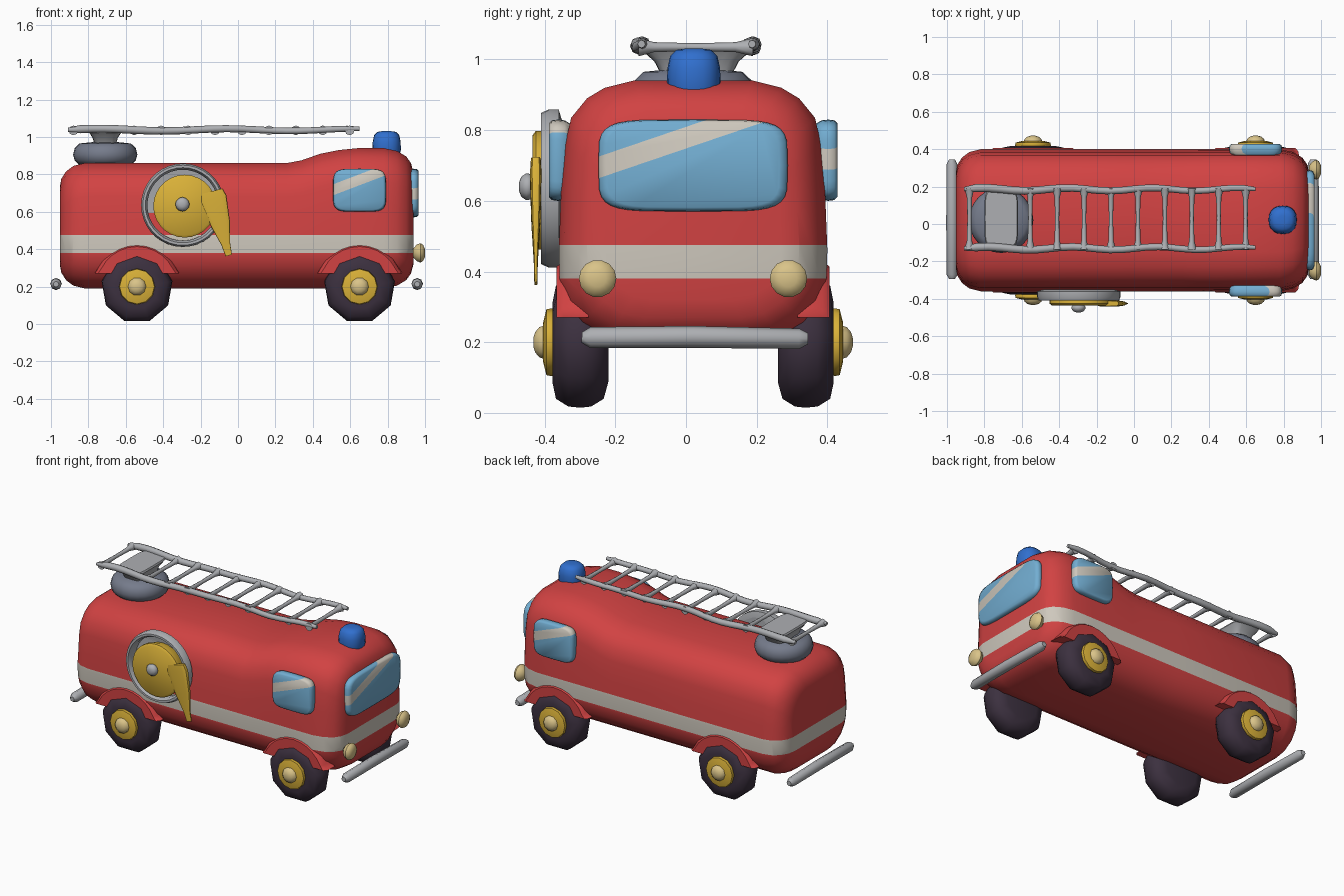
import bpy, bmesh, math
from mathutils import Vector

if "Cube" in bpy.data.objects:
    bpy.data.objects.remove(bpy.data.objects["Cube"], do_unlink=True)

X, Y, Z = Vector((1, 0, 0)), Vector((0, 1, 0)), Vector((0, 0, 1))
MID = 0.02  # y of the vehicle's centre line


def material(name, r, g, b):
    m = bpy.data.materials.new(name)
    m.use_nodes = True
    m.diffuse_color = (r, g, b, 1)
    node = m.node_tree.nodes["Principled BSDF"]
    node.inputs["Base Color"].default_value = (r, g, b, 1)
    node.inputs["Roughness"].default_value = 0.7
    return m


RED = material("red paint", 0.64, 0.055, 0.055)
WHITE = material("off white", 0.62, 0.58, 0.51)
METAL = material("light metal", 0.42, 0.43, 0.45)
STEEL = material("dark steel", 0.18, 0.2, 0.26)
YELLOW = material("yellow", 0.7, 0.44, 0.04)
CREAM = material("cream lamp", 0.7, 0.55, 0.25)
GLASS = material("sky blue glass", 0.17, 0.42, 0.64)
BLUE = material("beacon blue", 0.03, 0.16, 0.62)
TYRE = material("dark rubber", 0.045, 0.03, 0.05)


def loft(name, rings, mat, angle=50):
    """Skin a row of equal-length rings and cap both ends."""
    bm = bmesh.new()
    rows = [[bm.verts.new(p) for p in ring] for ring in rings]
    n = len(rows[0])
    for a, b in zip(rows, rows[1:]):
        for i in range(n):
            j = (i + 1) % n
            bm.faces.new((a[i], a[j], b[j], b[i]))
    bm.faces.new(rows[0])
    bm.faces.new(rows[-1])
    bmesh.ops.recalc_face_normals(bm, faces=bm.faces)
    me = bpy.data.meshes.new(name)
    bm.to_mesh(me)
    bm.free()
    ob = bpy.data.objects.new(name, me)
    bpy.context.collection.objects.link(ob)
    me.materials.append(mat)
    smooth(ob, angle)
    return ob


def smooth(ob, angle):
    bpy.ops.object.select_all(action='DESELECT')
    ob.select_set(True)
    bpy.context.view_layer.objects.active = ob
    bpy.ops.object.shade_smooth_by_angle(angle=math.radians(angle))


def shell(name, centre, u, v, w, a, b, profile, mat, n=20, power=2, phase=0.0, angle=50):
    """Superellipse in the u-v plane, swept along w through (scale, offset) steps."""
    def bend(c):
        return math.copysign(abs(c) ** (2 / power), c)
    rings = []
    for s, off in profile:
        rings.append([])
        for i in range(n):
            t = math.tau * i / n + phase
            rings[-1].append(Vector(centre) + u * a * s * bend(math.cos(t))
                             + v * b * s * bend(math.sin(t)) + w * off)
    return loft(name, rings, mat, angle)


def tube(name, path, mat, n=8):
    """Round bar through (x, y, z, radius) points."""
    pts = [Vector(p[:3]) for p in path]
    q = (pts[-1] - pts[0]).to_track_quat('Z', 'Y')
    rings = [[p + q @ Vector((math.cos(math.tau * i / n), math.sin(math.tau * i / n), 0)) * r[3]
              for i in range(n)] for p, r in zip(pts, path)]
    return loft(name, rings, mat, 60)


def band(ob, centre, normal, lo, hi, mat, angle=50):
    """Cut a band between two parallel planes and colour it."""
    centre, normal = Vector(centre), normal.normalized()
    ob.data.materials.append(mat)
    bm = bmesh.new()
    bm.from_mesh(ob.data)
    for d in (lo, hi):
        bmesh.ops.bisect_plane(bm, geom=bm.verts[:] + bm.edges[:] + bm.faces[:],
                               plane_co=centre + normal * d, plane_no=normal, dist=1e-5)
    for f in bm.faces:
        f.material_index = int(lo < (f.calc_center_median() - centre).dot(normal) < hi)
    bm.to_mesh(ob.data)
    bm.free()
    smooth(ob, angle)


# Body: half section as (half width, distance below roof or above floor)
upper = [(0.0, 0.0), (0.17, 0.0), (0.25, 0.02), (0.3, 0.05), (0.345, 0.105), (0.362, 0.18), (0.373, 0.3)]
lower = [(0.38, 0.27), (0.377, 0.18), (0.36, 0.12), (0.32, 0.06), (0.25, 0.015), (0.17, 0.0), (0.0, 0.0)]
stations = [(-0.953, 0.13, 0.86), (-0.945, 0.085, 0.86), (-0.92, 0.045, 0.86), (-0.88, 0.015, 0.86),
            (-0.82, 0, 0.86), (0, 0, 0.86), (0.26, 0, 0.86), (0.34, 0, 0.875), (0.44, 0, 0.91),
            (0.54, 0, 0.93), (0.64, 0, 0.94), (0.78, 0, 0.94), (0.85, 0.015, 0.94), (0.9, 0.045, 0.94),
            (0.925, 0.08, 0.94), (0.938, 0.13, 0.94)]
body_rings = []
for x, d, roof in stations:
    half = [(w, roof - d - z * (1 - d)) for w, z in upper] + [(w, 0.19 + d + z * (1 - 3 * d)) for w, z in lower]
    half = [(w * (1 - d / 0.38), z) for w, z in half]
    ring = half + [(-w, z) for w, z in half[-2:0:-1]]
    body_rings.append([Vector((x, MID + y, z)) for y, z in ring])
body = loft("body", body_rings, RED)
band(body, (0, 0, 0), Z, 0.38, 0.475, WHITE)

# Windscreen with a pale diagonal reflection
pane = [(0.9, -0.06), (0.98, -0.045), (1, -0.025), (0.98, -0.008), (0.91, 0)]
screen = shell("windscreen", (0.965, MID, 0.7), Y, Z, X, 0.268, 0.13, pane, GLASS, n=32, power=5)
band(screen, (0.965, MID, 0.7), Z - 0.34 * Y, 0.052, 0.11, WHITE)

for side, label in ((-1, "right"), (1, "left")):
    out = Y * side

    def at(x, reach, z):
        return (x, MID + side * reach, z)

    # Side windows
    spot = at(0.65, 0.408, 0.715)
    window = shell(label + "_window", spot, X, Z, out, 0.142, 0.115, pane, GLASS, n=32, power=5)
    band(window, spot, Z + 0.38 * side * X, 0.025, 0.08, WHITE)

    # Wheels, hubs and arches
    for x, end in ((-0.54, "rear"), (0.65, "front")):
        name = end + "_" + label
        arch = shell(name + "_arch", at(x, 0.386, 0.2), X, Z, out, 0.23, 0.23,
                     [(1.02, -0.09), (1, -0.02), (0.93, 0)], RED, n=28)
        for v in arch.data.vertices:
            v.co.z = max(v.co.z, 0.27)
        shell(name + "_tyre", at(x, 0.398, 0.195), X, Z, out, 0.192, 0.192,
              [(0.6, -0.158), (0.86, -0.145), (0.98, -0.11), (1, -0.08), (0.98, -0.045),
               (0.86, -0.01), (0.6, 0)], TYRE, n=9, phase=math.pi / 2, angle=60)
        shell(name + "_hub", at(x, 0.42, 0.2), X, Z, out, 0.096, 0.096,
              [(0.9, -0.035), (1, -0.02), (0.97, -0.005), (0.6, 0.004)], YELLOW, n=12)
        shell(name + "_hub_cap", at(x, 0.42, 0.2), X, Z, out, 0.05, 0.05,
              [(1, 0), (0.9, 0.015), (0.6, 0.027), (0.25, 0.032)], CREAM, n=10)

    # Headlights
    shell(label + "_headlight", (0.975, MID + side * 0.27, 0.38), Y, Z, X, 0.053, 0.053,
          [(0.4, -0.04), (0.85, -0.02), (1, 0), (0.85, 0.014), (0.45, 0.024)], CREAM, n=14)

# Bumpers
for x, name in ((0.958, "front_bumper"), (-0.973, "rear_bumper")):
    tube(name, [(x, -0.295, 0.213, 0.015), (x, -0.27, 0.213, 0.03), (x, MID, 0.215, 0.031),
                (x, 0.32, 0.21, 0.029), (x, 0.345, 0.21, 0.016)], METAL)

# Beacon
shell("beacon", (0.795, 0.022, 0.9), X, Y, Z, 0.076, 0.076,
      [(0.9, 0), (1, 0.03), (0.98, 0.075), (0.88, 0.11), (0.65, 0.127), (0.3, 0.131)], BLUE, power=2.3)

# Turntable and ladder bracket
shell("turntable", (-0.71, MID, 0.85), X, Y, Z, 0.172, 0.175,
      [(0.8, 0), (0.95, 0.025), (1, 0.055), (0.95, 0.09), (0.8, 0.115), (0.4, 0.122)], STEEL, n=24)
shell("ladder_bracket", (-0.71, 0.03, 0.965), X, Y, Z, 0.09, 0.16,
      [(0.65, 0), (0.75, 0.03), (1, 0.065), (0.95, 0.075)], METAL, n=24, power=5)

# Ladder rails and rungs
for y, name in ((0.185, "left_ladder_rail"), (-0.13, "right_ladder_rail")):
    path = []
    for i in range(25):
        x = -0.91 + i * 0.065
        path.append((x, y + 0.008 * math.sin(i * 0.9 + y), 1.038 + 0.006 * math.sin(i * 0.6),
                     0.022 - 0.00025 * i if 0 < i < 24 else 0.011))
    tube(name, path, METAL)
for i, x in enumerate([-0.88] + [-0.555 + k * 0.144 for k in range(9)]):
    tube("ladder_rung_%d" % (i + 1), [(x, -0.135, 1.035, 0.026), (x, -0.09, 1.035, 0.014),
         (x, 0.03, 1.035, 0.011), (x, 0.14, 1.035, 0.014), (x, 0.19, 1.035, 0.026)], METAL)

# Hose reel: ring, coiled hose, hanging end and knob
rim = [(0.85, -0.06), (1, -0.05), (1, -0.02), (0.96, 0), (0.9, 0), (0.85, -0.02), (0.85, -0.06)]
shell("reel_ring", (-0.295, -0.41, 0.635), X, Z, -Y, 0.223, 0.223, rim, METAL, n=36)
shell("hose_coil", (-0.285, -0.435, 0.63), X, Z, -Y, 0.168, 0.168,
      [(0.9, -0.08), (1, -0.03), (1, -0.01), (0.92, 0)], YELLOW, n=28)
down = Vector((0.09, 0, -0.34)).normalized()
shell("hose_end", (-0.135, -0.425, 0.69), down.cross(Y), Y, down, 0.07, 0.017,
      [(0.85, -0.02), (1, 0.02), (0.75, 0.16), (0.35, 0.27), (0.25, 0.335)], YELLOW, n=16, power=4)
shell("reel_knob", (-0.297, -0.44, 0.64), X, Z, -Y, 0.038, 0.038,
      [(0.6, -0.01), (0.95, 0), (1, 0.012), (0.75, 0.026), (0.35, 0.032)], METAL, n=12)
